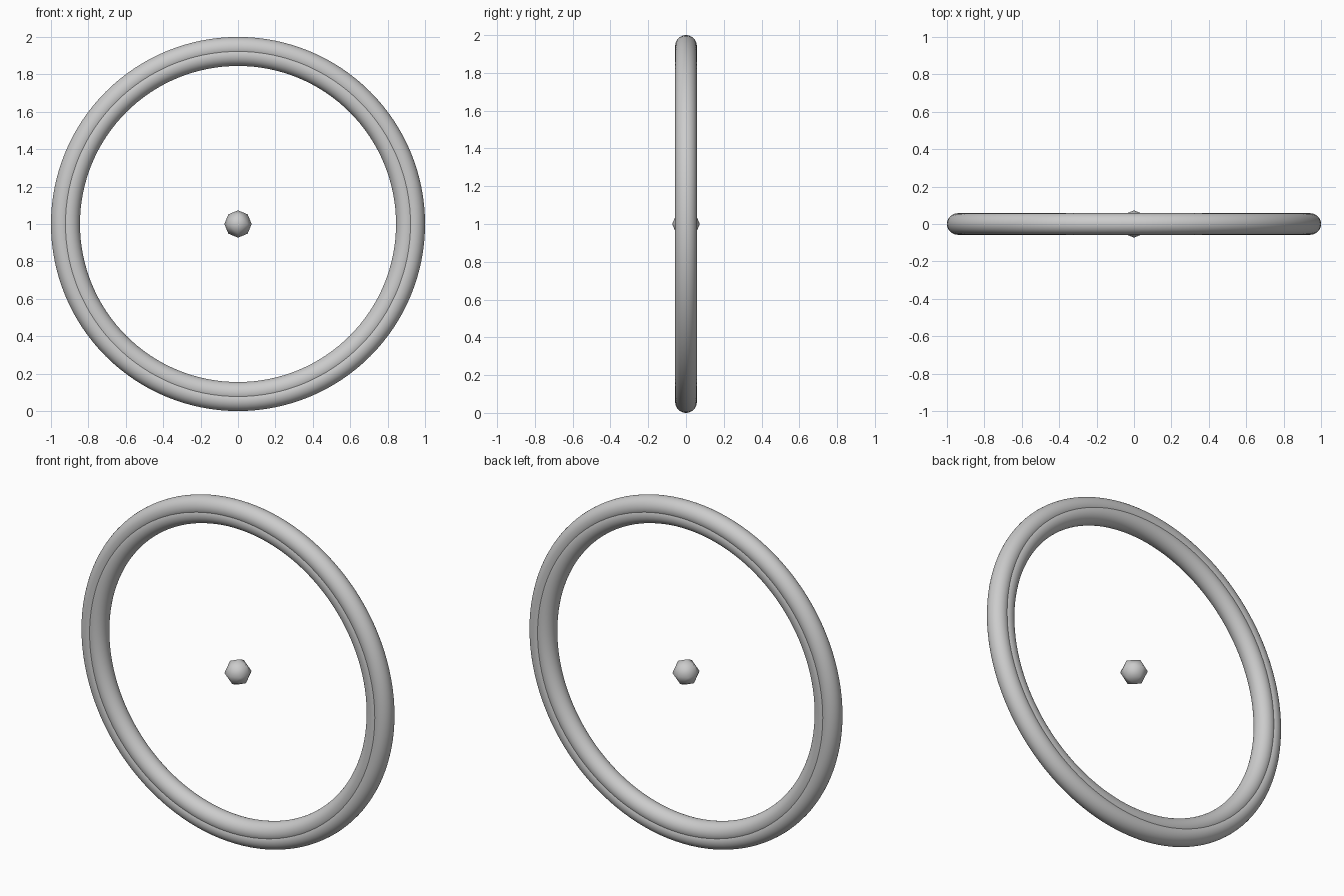
import bpy, bmesh, math
from itertools import product
from mathutils import Vector

if "Cube" in bpy.data.objects:
    bpy.data.objects.remove(bpy.data.objects["Cube"])

CENTRE = (0, 0, 1)


def hoop(name, major, minor):
    bpy.ops.mesh.primitive_torus_add(
        major_radius=major, minor_radius=minor, major_segments=128,
        minor_segments=32, location=CENTRE, rotation=(math.pi / 2, 0, 0))
    ob = bpy.context.object
    ob.name = name
    bpy.ops.object.transform_apply(location=False, rotation=True, scale=False)
    bpy.ops.object.shade_smooth()
    return ob


# Two overlapping tubes meet in a shallow groove on both faces
hoop("outer_hoop", 0.9425, 0.0575)
hoop("inner_hoop", 0.9025, 0.0575)

# Centre bead: an octahedron subdivided once and pushed onto a sphere
bm = bmesh.new()
for p in product((-1, 0, 1), repeat=3):
    if sum(map(abs, p)) in (1, 2):
        bm.verts.new(Vector(p).normalized() * 0.073)
bmesh.ops.convex_hull(bm, input=bm.verts[:])
bmesh.ops.recalc_face_normals(bm, faces=bm.faces[:])
mesh = bpy.data.meshes.new("centre_bead")
bm.to_mesh(mesh)
bm.free()
bead = bpy.data.objects.new("centre_bead", mesh)
bead.location = CENTRE
bpy.context.collection.objects.link(bead)
mesh.shade_smooth()
